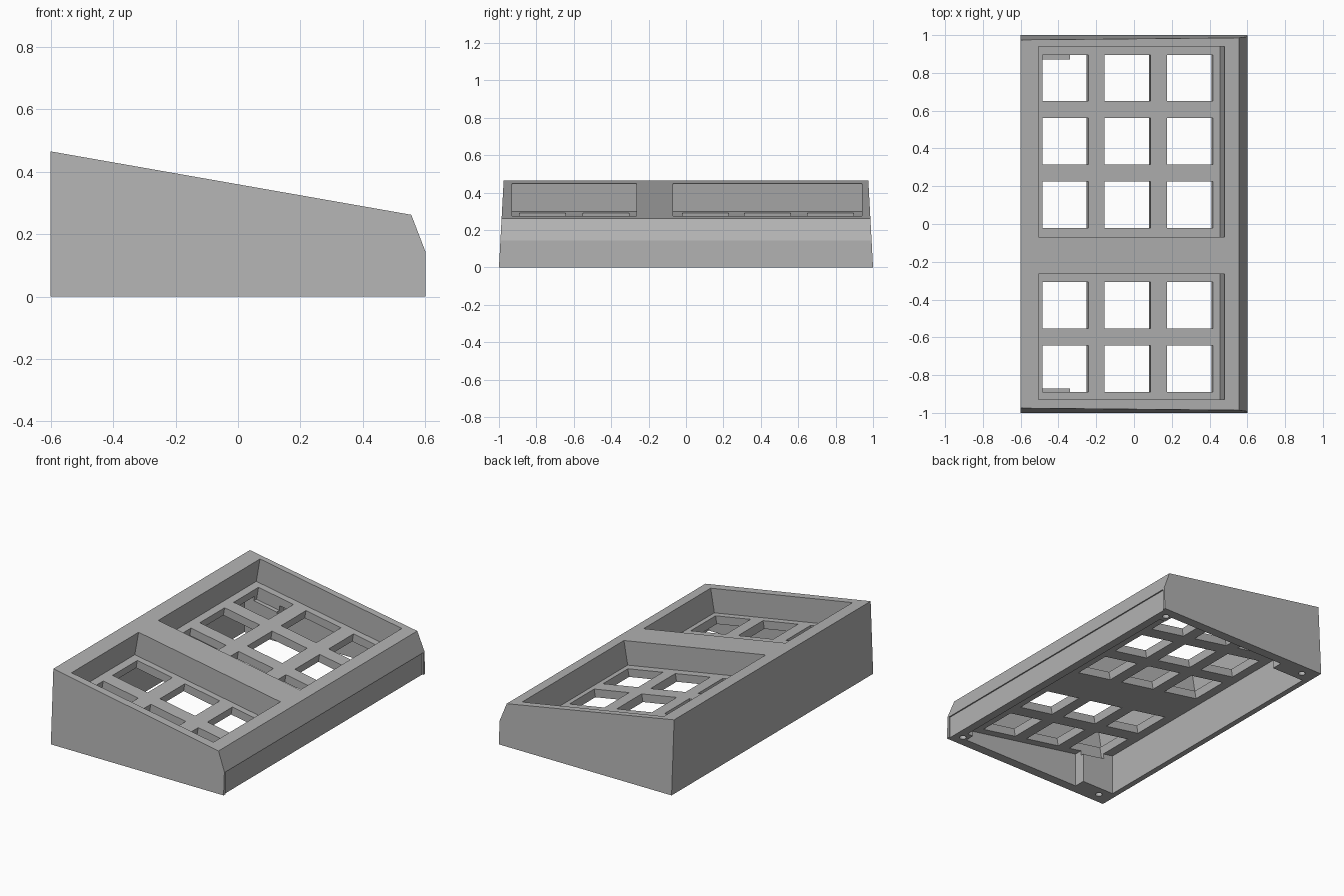
import bpy, bmesh, math

cube = bpy.data.objects.get("Cube")
if cube:
    bpy.data.objects.remove(cube, do_unlink=True)

TILT = math.atan2(0.203, 1.155)
DEPTH, PLATE = 0.15, 0.05          # well depth and key plate thickness
SIN, COS = math.sin(TILT), math.cos(TILT)


def top(x):
    """Height of the sloping top surface."""
    return 0.465 - math.tan(TILT) * (x + 0.6)


def below(x, d):
    """Point at depth d straight under the slope, as (x, z)."""
    return x - d * SIN, top(x) - d * COS


def loft(bm, lower, upper):
    """Closed solid between two matching loops of points."""
    a = [bm.verts.new(p) for p in lower]
    b = [bm.verts.new(p) for p in upper]
    bm.faces.new(a)
    bm.faces.new(b[::-1])
    n = len(a)
    for i in range(n):
        j = (i + 1) % n
        bm.faces.new((a[j], a[i], b[i], b[j]))


def prism(bm, profile, y0, y1):
    loft(bm, [(x, y0, z) for x, z in profile], [(x, y1, z) for x, z in profile])


def slanted_box(bm, x0, x1, y0, y1, d0, d1):
    prism(bm, [below(x0, d0), below(x1, d0), below(x1, d1), below(x0, d1)], y0, y1)


def finish(bm, name):
    bmesh.ops.recalc_face_normals(bm, faces=bm.faces)
    mesh = bpy.data.meshes.new(name)
    bm.to_mesh(mesh)
    bm.free()
    ob = bpy.data.objects.new(name, mesh)
    bpy.context.scene.collection.objects.link(ob)
    return ob


# Wedge body with slightly drafted ends
bm = bmesh.new()
prism(bm, [(-0.6, 0), (0.6, 0), (0.6, 0.145), (0.555, top(0.555)), (-0.6, 0.465)], -1, 1)
for v in bm.verts:
    v.co.y *= 1 - 0.054 * v.co.z
case = finish(bm, "keyboard_case")

grey = bpy.data.materials.new("mid_grey")
grey.use_nodes = True
colour = (0.45, 0.45, 0.45, 1)
grey.diffuse_color = colour
grey.node_tree.nodes["Principled BSDF"].inputs["Base Color"].default_value = colour
case.data.materials.append(grey)

cutters = []

# Hollow underside, leaving posts in the corners
bm = bmesh.new()
half = [(0.54, 0.88), (0.5, 0.88), (0.5, 0.94), (-0.34, 0.94), (-0.34, 0.87), (-0.565, 0.87)]
plan = half + [(x, -y) for x, y in reversed(half)]
drop = (DEPTH + PLATE) / COS
loft(bm, [(x, y, -0.1) for x, y in plan], [(x, y, top(x) - drop) for x, y in plan])
cutters.append(finish(bm, "underside_cutter"))

# Two key wells
bm = bmesh.new()
for y0, y1 in ((-0.93, -0.265), (-0.07, 0.94)):
    slanted_box(bm, -0.505, 0.48, y0, y1, -0.1, DEPTH)
cutters.append(finish(bm, "well_cutter"))

# Square switch holes
bm = bmesh.new()
for y in (-0.89, -0.552, -0.02, 0.314, 0.65):
    for column in range(3):
        x = -0.485 + 0.33 * column + DEPTH * SIN
        slanted_box(bm, x, x + 0.243, y, y + 0.246, DEPTH - 0.03, DEPTH + PLATE + 0.03)
cutters.append(finish(bm, "switch_hole_cutter"))

# Shallow panel recess on the low edge
bm = bmesh.new()
prism(bm, [(0.592, -0.1), (0.7, -0.1), (0.7, 0.138), (0.592, 0.138)], -0.982, 0.982)
cutters.append(finish(bm, "edge_recess_cutter"))

# Screw holes in the corners
bm = bmesh.new()
for x in (-0.51, 0.535):
    for y in (-0.93, 0.93):
        ring = [(x + 0.02 * math.cos(a), y + 0.02 * math.sin(a))
                for a in (math.tau * i / 16 for i in range(16))]
        loft(bm, [(*p, -0.1) for p in ring], [(*p, 0.1) for p in ring])
cutters.append(finish(bm, "screw_hole_cutter"))

# Apply the cuts
for cutter in cutters:
    mod = case.modifiers.new(cutter.name, "BOOLEAN")
    mod.operation = "DIFFERENCE"
    mod.solver = "EXACT"
    mod.object = cutter
bpy.context.view_layer.objects.active = case
case.select_set(True)
for mod in list(case.modifiers):
    bpy.ops.object.modifier_apply(modifier=mod.name)
for cutter in cutters:
    bpy.data.objects.remove(cutter, do_unlink=True)
